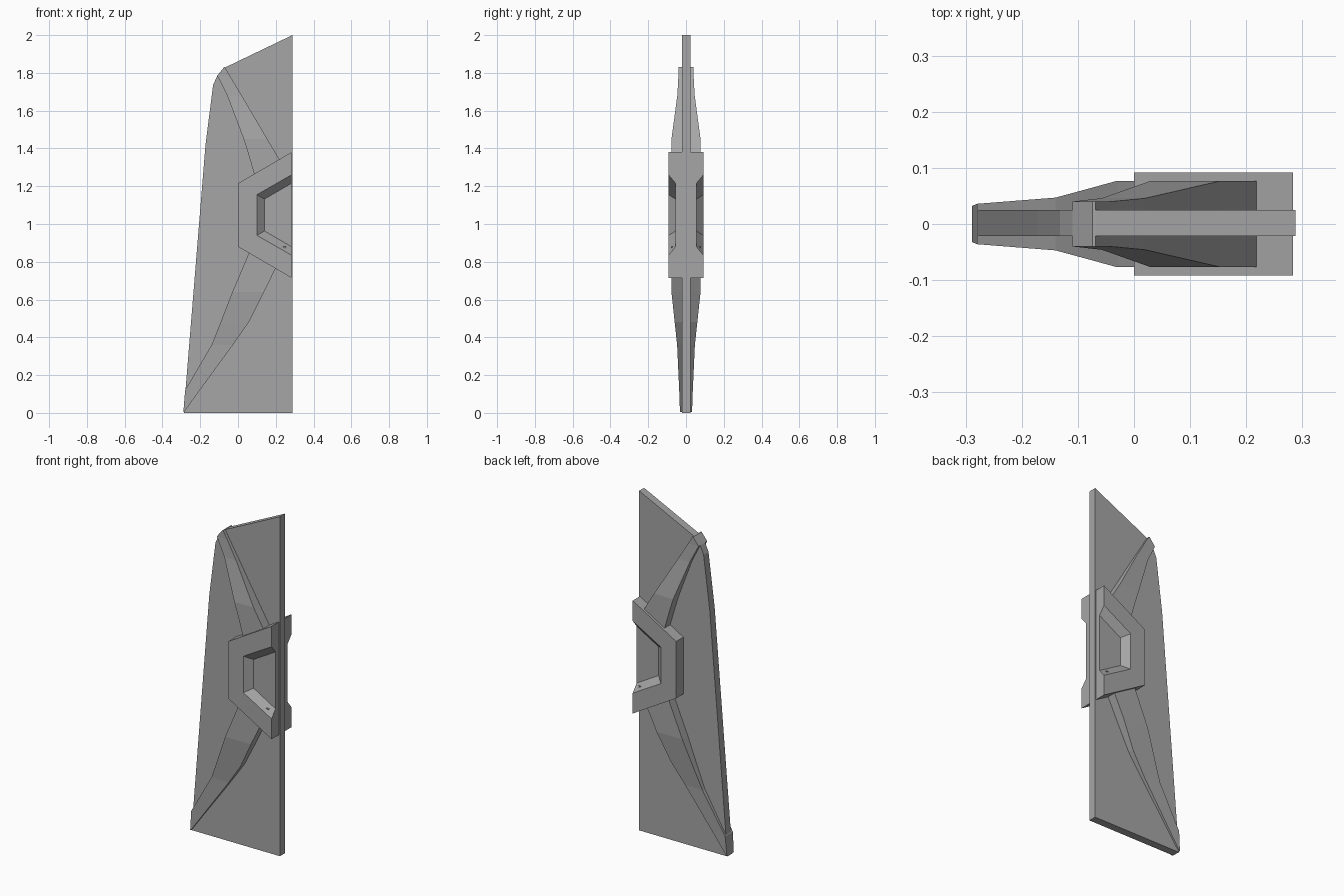
import bpy, bmesh

cube = bpy.data.objects.get("Cube")
if cube:
    bpy.data.objects.remove(cube, do_unlink=True)

# One plain grey for the whole panel
grey = bpy.data.materials.new("mid grey")
grey.use_nodes = True
colour = (0.38, 0.38, 0.38, 1)
grey.diffuse_color = colour
grey.node_tree.nodes["Principled BSDF"].inputs["Base Color"].default_value = colour


def loft(name, loops, closed=True, end_face=False):
    """Skin a row of equal-length loops and cap both ends."""
    bm = bmesh.new()
    rows = [[bm.verts.new(p) for p in loop] for loop in loops]
    n = len(rows[0])
    for a, b in zip(rows, rows[1:]):
        for i in range(n if closed else n - 1):
            j = (i + 1) % n
            bm.faces.new((a[i], a[j], b[j], b[i]))
    bm.faces.new(rows[0])
    bm.faces.new(rows[-1])
    if end_face:
        bm.faces.new([r[0] for r in rows] + [r[-1] for r in reversed(rows)])
    bmesh.ops.recalc_face_normals(bm, faces=bm.faces)
    mesh = bpy.data.meshes.new(name)
    bm.to_mesh(mesh)
    bm.free()
    mesh.materials.append(grey)
    obj = bpy.data.objects.new(name, mesh)
    bpy.context.collection.objects.link(obj)
    return obj


def layer(profile, y):
    return [(x, y, z) for x, z in profile]


# Thin upright panel with a slanted top and a raked leading edge
panel = [(-0.287, 0), (0.288, 0), (0.288, 2), (-0.07, 1.828), (-0.11, 1.785),
         (-0.132, 1.735), (-0.172, 1.42), (-0.278, 0.12)]
loft("panel", [layer(panel, -0.021), layer(panel, 0.025)])


# Raised ribs: (z, leading x, trailing x, half thickness)
def rib(name, sections):
    loft(name, [[(a, -h, z), (b, -h, z), (b, h, z), (a, h, z)]
                for z, a, b, h in sections])


rib("lower_rib", [(0.005, -0.289, -0.285, 0.032), (0.12, -0.28, -0.202, 0.036),
                  (0.36, -0.14, -0.027, 0.047), (0.48, -0.092, 0.057, 0.06),
                  (0.64, -0.03, 0.138, 0.077), (0.88, 0.072, 0.255, 0.077)])
rib("upper_rib", [(1.25, 0.09, 0.272, 0.077), (1.38, 0.052, 0.197, 0.077),
                  (1.45, 0.03, 0.155, 0.077), (1.68, -0.057, 0.02, 0.046),
                  (1.785, -0.11, -0.043, 0.04), (1.83, -0.074, -0.069, 0.04)])

# Half-hexagon bracket with a bevelled recess on both sides
end = 0.283
outer = [(end, 0.715), (0, 0.88), (0, 1.215), (end, 1.38)]
rim = [(end, 0.835), (0.1, 0.94), (0.1, 1.155), (end, 1.26)]
floor = [(end, 0.88), (0.14, 0.963), (0.14, 1.132), (end, 1.215)]
steps = [(floor, 0.055), (rim, 0.092), (outer, 0.092)]
loops = [layer(p, -y) for p, y in steps]
loops += [layer(p, y) for p, y in reversed(steps)]
loft("bracket", loops, closed=False, end_face=True)
